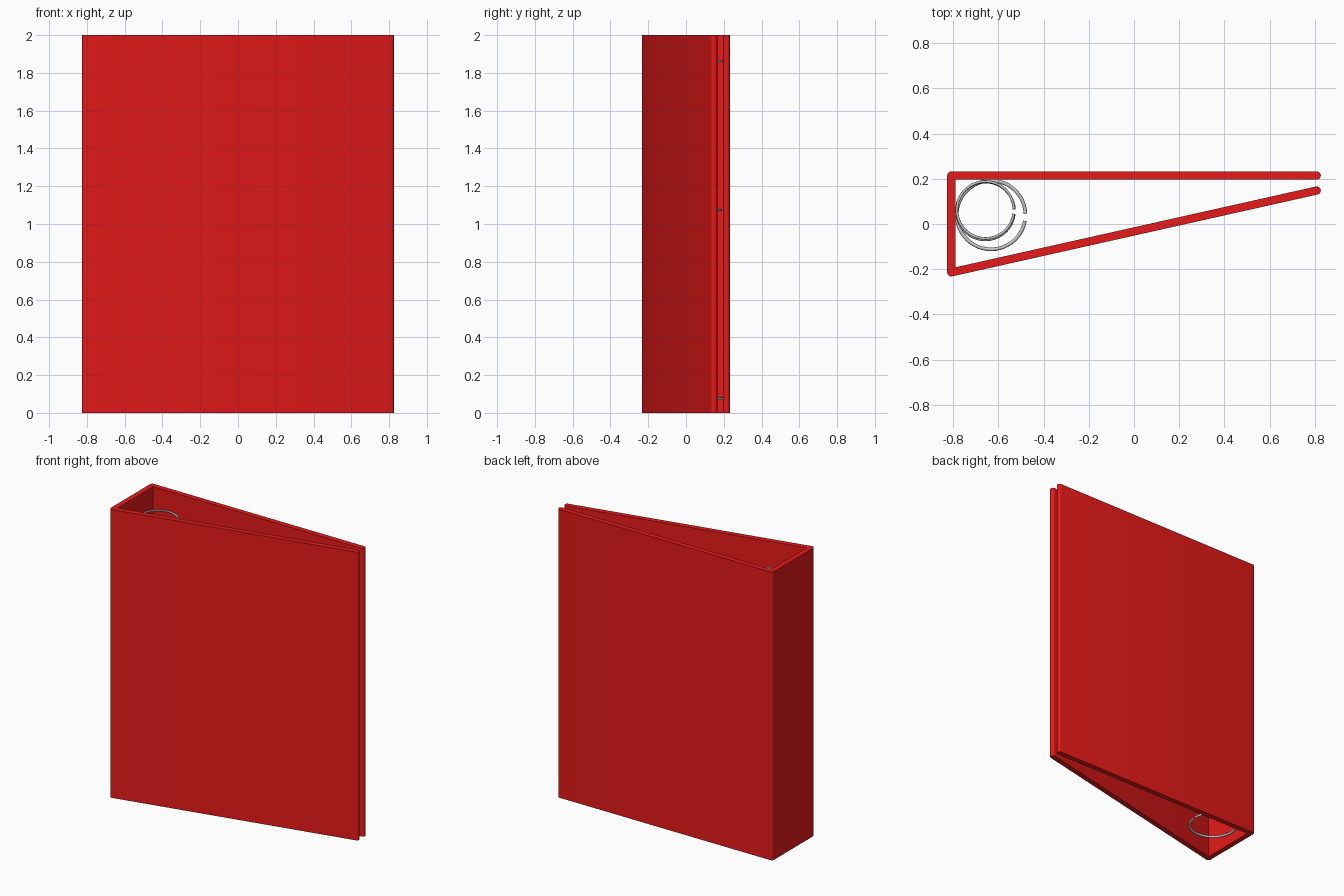
import bpy, bmesh
from math import sin, cos, atan2, degrees, radians

if "Cube" in bpy.data.objects:
    bpy.data.objects.remove(bpy.data.objects["Cube"])

HEIGHT, R = 2.0, 0.018           # cover height, half thickness of the board
END_B, COR_B = (0.808, 0.214), (-0.808, 0.214)
COR_F, END_F = (-0.808, -0.214), (0.808, 0.148)


def arc(centre, radius, a0, a1, n):
    """Points on an arc, angles in degrees."""
    return [(centre[0] + radius * cos(radians(a0 + (a1 - a0) * i / n)),
             centre[1] + radius * sin(radians(a0 + (a1 - a0) * i / n)))
            for i in range(n + 1)]


def material(name, colour):
    m = bpy.data.materials.new(name)
    m.diffuse_color = colour
    m.use_nodes = True
    m.node_tree.nodes["Principled BSDF"].inputs["Base Color"].default_value = m.diffuse_color
    return m


# Cover: back board, spine and slanted front board as one rounded outline
slope = atan2(END_F[1] - COR_F[1], END_F[0] - COR_F[0])
tilt = degrees(slope)
outline = (arc(END_B, R, -90, 90, 10)
           + arc(COR_B, R, 90, 180, 6)
           + arc(COR_F, R, 180, 270 + tilt, 6)
           + arc(END_F, R, 270 + tilt, 450 + tilt, 10)
           + [(COR_F[0] + R, COR_F[1] + R * sin(slope) / cos(slope) + R / cos(slope)),
              (COR_B[0] + R, COR_B[1] - R)])
bm = bmesh.new()
base = bm.faces.new([bm.verts.new((x, y, 0)) for x, y in outline])
top = bmesh.ops.extrude_face_region(bm, geom=[base], use_keep_orig=True)
bmesh.ops.translate(bm, vec=(0, 0, HEIGHT),
                    verts=[g for g in top["geom"] if isinstance(g, bmesh.types.BMVert)])
bmesh.ops.recalc_face_normals(bm, faces=bm.faces)
mesh = bpy.data.meshes.new("binder_cover")
bm.to_mesh(mesh)
bm.free()
cover = bpy.data.objects.new("binder_cover", mesh)
bpy.context.collection.objects.link(cover)
mesh.materials.append(material("red_board", (0.8, 0.01, 0.01, 1)))
bpy.context.view_layer.objects.active = cover
cover.select_set(True)
bpy.ops.object.shade_smooth_by_angle(angle=radians(35))


# Rings: open hoops of round wire with a small gap facing the opening
def ring(name, centre, radius, z, wire, gap_mid, gap):
    curve = bpy.data.curves.new(name, 'CURVE')
    curve.dimensions = '3D'
    curve.bevel_depth = wire
    curve.bevel_resolution = 2
    curve.use_fill_caps = True
    pts = arc(centre, radius, gap_mid + gap / 2, gap_mid + 360 - gap / 2, 48)
    spline = curve.splines.new('POLY')
    spline.points.add(len(pts) - 1)
    for p, (x, y) in zip(spline.points, pts):
        p.co = (x, y, z, 1)
    spline.use_smooth = True
    bpy.context.collection.objects.link(bpy.data.objects.new(name, curve))


ring("lower_ring", (-0.632, 0.04), 0.152, 0.075, 0.008, -4, 12)
ring("middle_ring", (-0.657, 0.058), 0.128, 1.075, 0.006, -2, 9)
ring("upper_ring", (-0.657, 0.062), 0.126, 1.863, 0.006, -3, 9)
